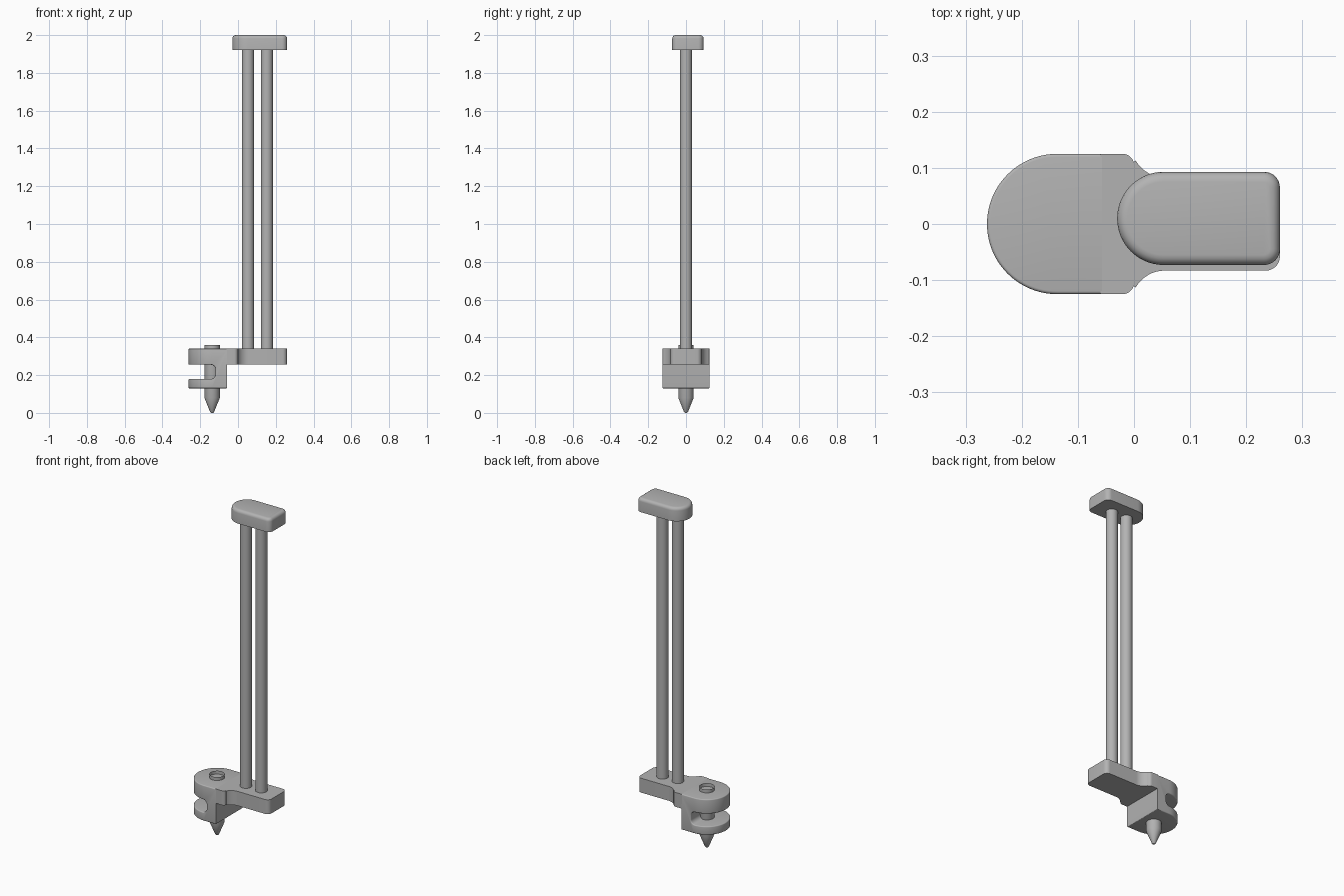
import bpy, bmesh, math
from mathutils import Matrix, Vector

if "Cube" in bpy.data.objects:
    bpy.data.objects.remove(bpy.data.objects["Cube"], do_unlink=True)

grey = bpy.data.materials.new("plain grey")
grey.use_nodes = True
colour = (0.45, 0.45, 0.45, 1)
grey.diffuse_color = colour
grey.node_tree.nodes["Principled BSDF"].inputs["Base Color"].default_value = colour


def arc(cx, cy, r, start, end, steps):
    """Points on an arc, angles in degrees."""
    angles = [math.radians(start + (end - start) * i / steps) for i in range(steps + 1)]
    return [(cx + r * math.cos(a), cy + r * math.sin(a)) for a in angles]


def mirrored(half):
    """Close a half outline (y > 0) by mirroring it across y = 0."""
    return half + [(x, -y) for x, y in reversed(half) if abs(y) > 1e-5]


def prism(name, outline, low, high, axis="z"):
    bm = bmesh.new()
    put = (lambda a, b: (a, b, low)) if axis == "z" else (lambda a, b: (a, low, b))
    face = bm.faces.new([bm.verts.new(put(a, b)) for a, b in outline])
    move = Vector((0, 0, high - low)) if axis == "z" else Vector((0, high - low, 0))
    new = bmesh.ops.extrude_face_region(bm, geom=[face])["geom"]
    bmesh.ops.translate(bm, vec=move, verts=[v for v in new if isinstance(v, bmesh.types.BMVert)])
    bmesh.ops.recalc_face_normals(bm, faces=bm.faces)
    return finish(name, bm)


def finish(name, bm):
    mesh = bpy.data.meshes.new(name)
    bm.to_mesh(mesh)
    bm.free()
    mesh.materials.append(grey)
    obj = bpy.data.objects.new(name, mesh)
    bpy.context.collection.objects.link(obj)
    return obj


def activate(obj):
    bpy.ops.object.select_all(action="DESELECT")
    obj.select_set(True)
    bpy.context.view_layer.objects.active = obj


def round_edges(obj, width, rule):
    """Bevel the sharp edges that pass the rule."""
    bm = bmesh.new()
    bm.from_mesh(obj.data)
    bmesh.ops.remove_doubles(bm, verts=bm.verts, dist=1e-5)
    edges = [e for e in bm.edges if len(e.link_faces) == 2
             and e.calc_face_angle() > math.radians(40) and rule(e)]
    bmesh.ops.bevel(bm, geom=edges, offset=width, segments=4, profile=0.5,
                    affect="EDGES", clamp_overlap=True)
    bm.to_mesh(obj.data)
    bm.free()


def smooth(obj):
    activate(obj)
    bpy.ops.object.shade_smooth_by_angle(angle=math.radians(32))


def lathe(name, profile, x, y=0, sides=40):
    bm = bmesh.new()
    for (r1, z1), (r2, z2) in zip(profile, profile[1:]):
        place = Matrix.Translation((x, y, (z1 + z2) / 2))
        bmesh.ops.create_cone(bm, segments=sides, radius1=r1, radius2=r2,
                              depth=z2 - z1, matrix=place)
    # keep only the two end discs of the stacked sections
    ends = (profile[0][1], profile[-1][1])
    inner = [f for f in bm.faces if len(f.verts) == sides
             and min(abs(f.calc_center_median().z - z) for z in ends) > 1e-4]
    bmesh.ops.delete(bm, geom=inner, context="FACES")
    bmesh.ops.remove_doubles(bm, verts=bm.verts, dist=1e-5)
    obj = finish(name, bm)
    smooth(obj)


# Clamp: rounded block with a slot cut through it
PIN_X, BACK = -0.137, -0.057
clamp = prism("clamp_head", mirrored([(BACK, 0.125)] + arc(PIN_X, 0, 0.125, 90, 180, 24)),
              0.13, 0.34)
slot = prism("slot_cutter",
             [(-0.4, 0.18)] + arc(-0.144, 0.205, 0.025, -90, 0, 8)
             + arc(-0.144, 0.23, 0.025, 0, 90, 8) + [(-0.4, 0.255)], -0.3, 0.3, axis="y")
slot.hide_render = True
cut = clamp.modifiers.new("slot", "BOOLEAN")
cut.operation, cut.object, cut.solver = "DIFFERENCE", slot, "EXACT"
activate(clamp)
bpy.ops.object.modifier_apply(modifier=cut.name)
bpy.data.objects.remove(slot, do_unlink=True)


def on_back(e):
    return all(abs(v.co.x - BACK) < 1e-4 for v in e.verts)


def low_back(e):
    return on_back(e) and all(v.co.z < 0.14 for v in e.verts)


round_edges(clamp, 0.009, lambda e: not on_back(e) or low_back(e))
smooth(clamp)

# Arm: wide shoulder narrowing through a fillet to the rod base
arm = prism("arm", mirrored(
    [(BACK - 0.003, 0.125)] + arc(-0.02, 0.105, 0.02, 90, 15, 6)
    + arc(0.055, 0.143, 0.06, 210, 270, 8) + arc(0.235, 0.058, 0.025, 90, 0, 8)),
    0.255, 0.34)
smooth(arm)

# Twin rods
for label, x in (("inner", 0.053), ("outer", 0.153)):
    lathe(label + "_rod", [(0.032, 0.3), (0.032, 1.95)], x)

# Top cap with rounded upper rim
cap = prism("top_cap", [(x, y + 0.01) for x, y in mirrored(
    arc(0.053, 0, 0.083, 180, 90, 20) + arc(0.232, 0.055, 0.028, 90, 0, 8))], 1.92, 2.0)
round_edges(cap, 0.018, lambda e: all(v.co.z > 1.99 for v in e.verts))
smooth(cap)

# Pointed pin through the clamp
lathe("pin", [(0.006, 0), (0.011, 0.006), (0.041, 0.08), (0.041, 0.36)], PIN_X)
